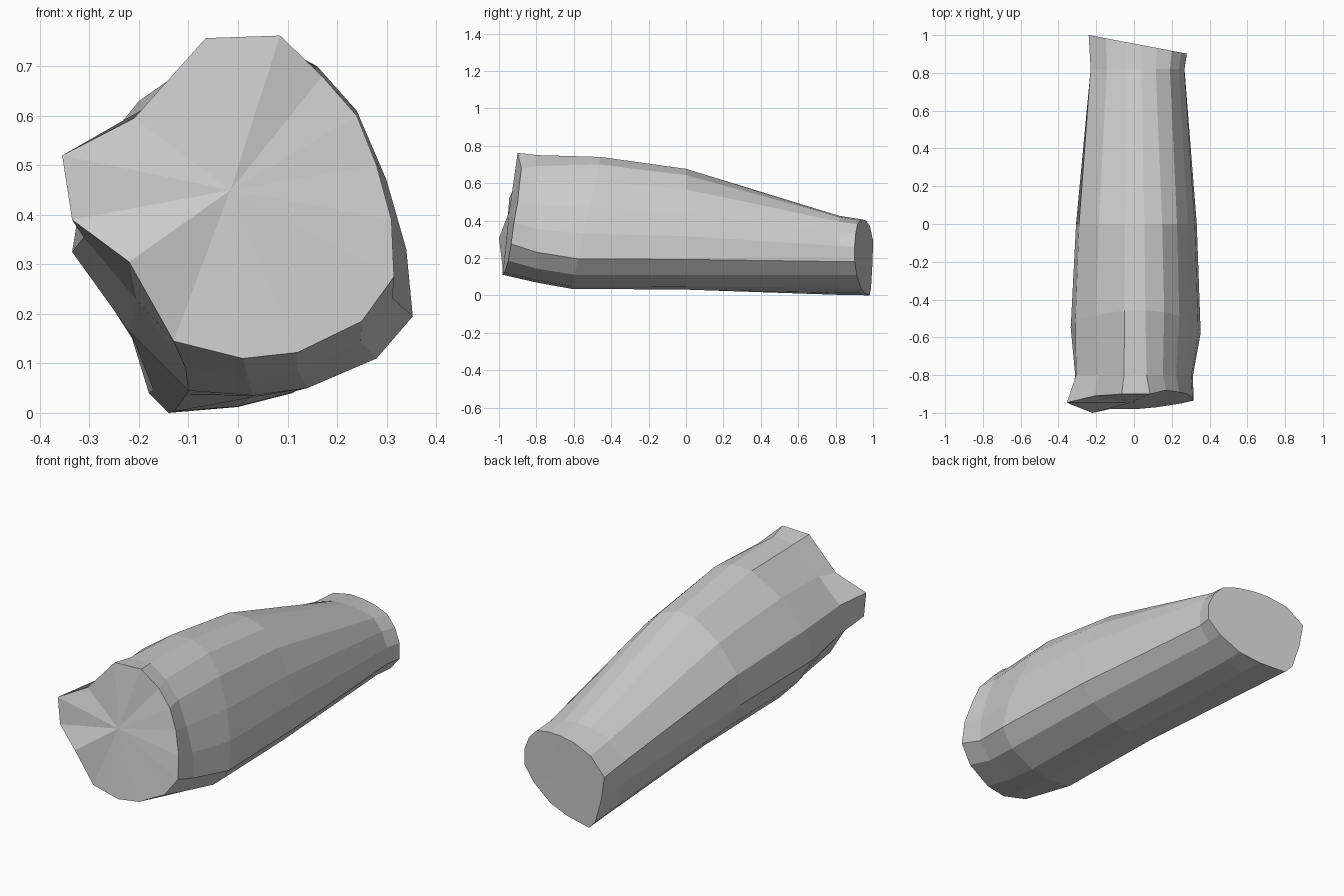
import bpy, bmesh

if "Cube" in bpy.data.objects:
    bpy.data.objects.remove(bpy.data.objects["Cube"])

# Front rim outline (x, y, z)
front = [(-.065, -.90, .757), (.085, -.90, .762), (.17, -.88, .68), (.24, -.89, .60),
         (.28, -.90, .50), (.31, -.92, .39), (.315, -.935, .275), (.25, -.95, .185),
         (.12, -.97, .122), (.01, -.98, .11), (-.13, -.98, .145), (-.22, -1.0, .305),
         (-.335, -.955, .39), (-.355, -.945, .52), (-.21, -.91, .595)]

# Widest section and rear rim outlines (x, z)
belly2 = [(-.05, .735), (.06, .74), (.16, .70), (.24, .61), (.30, .47), (.34, .33),
          (.353, .195), (.28, .11), (.14, .05), (.03, .035), (-.10, .045),
          (-.22, .165), (-.335, .325), (-.31, .48), (-.20, .63)]
rear2 = [(-.04, .40), (.04, .405), (.12, .40), (.20, .38), (.25, .33), (.28, .26),
         (.28, .18), (.22, .11), (.11, .04), (0, .012), (-.14, 0),
         (-.18, .04), (-.22, .17), (-.24, .29), (-.15, .37)]
belly = [(x, -.62 + .22 * z, z) for x, z in belly2]
rear = [(x, .955 - .19 * x, z) for x, z in rear2]


def blend(a, b, t, y, sx=1.0):
    """Section between two outlines, set at a fixed y."""
    return [(sx * (p[0] + t * (q[0] - p[0])), y, p[2] + t * (q[2] - p[2]))
            for p, q in zip(a, b)]


sections = [front,
            blend(front, belly, .55, -.80, .93),
            belly,
            blend(belly, rear, .19, 0.0, .98),
            blend(belly, rear, .94, .82, .94),
            rear]

# Faceted sleeve lofted through the sections
bm = bmesh.new()
rings = [[bm.verts.new(p) for p in s] for s in sections]
n = len(front)
for a, b in zip(rings, rings[1:]):
    for i in range(n):
        j = (i + 1) % n
        bm.faces.new((a[i], a[j], b[j], b[i]))

# Fan caps on both ends
for ring, centre in ((rings[0], (-.015, -.945, .45)), (rings[-1], (.02, .95, .21))):
    c = bm.verts.new(centre)
    for i in range(n):
        bm.faces.new((c, ring[i], ring[(i + 1) % n]))

bmesh.ops.recalc_face_normals(bm, faces=bm.faces)
mesh = bpy.data.meshes.new("tapered_sleeve")
bm.to_mesh(mesh)
bm.free()
bpy.context.collection.objects.link(bpy.data.objects.new("tapered_sleeve", mesh))
